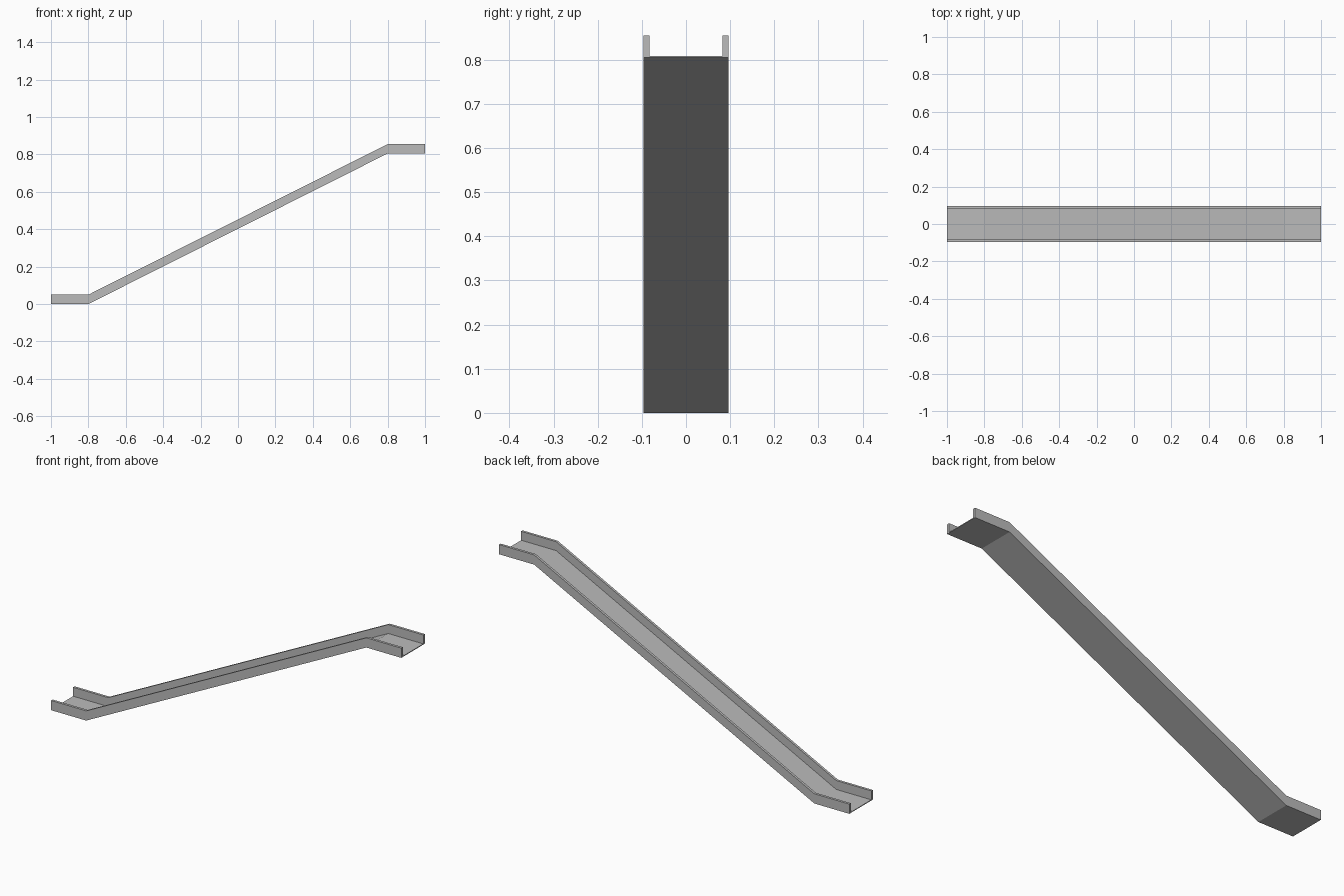
import bpy
import bmesh

cube = bpy.data.objects.get("Cube")
if cube:
    bpy.data.objects.remove(cube, do_unlink=True)

HALF_WIDTH = 0.096
WALL = 0.013
HEIGHT = 0.05
FLOOR = 0.004
# Underside path: lower landing, slope, upper landing
PATH = [(-1, 0), (-0.8, 0), (0.8, 0.805), (1, 0.805)]

metal = bpy.data.materials.new("grey metal")
metal.use_nodes = True
grey = (0.5, 0.5, 0.5, 1)
metal.diffuse_color = grey
metal.node_tree.nodes["Principled BSDF"].inputs["Base Color"].default_value = grey

# U-shaped channel section as (y, height above the path)
inner = HALF_WIDTH - WALL
half = [(inner, FLOOR), (inner, HEIGHT), (HALF_WIDTH, HEIGHT), (HALF_WIDTH, 0)]
section = half + [(-y, h) for y, h in reversed(half)]

# Sweep the section along the path, keeping it upright
bm = bmesh.new()
rings = [[bm.verts.new((x, y, z + h)) for y, h in section] for x, z in PATH]
n = len(section)
for a, b in zip(rings, rings[1:]):
    for i in range(n):
        j = (i + 1) % n
        bm.faces.new((a[i], a[j], b[j], b[i]))

# Close both ends: one wall each side and the floor strip between them
for ring in (rings[0], rings[-1]):
    bm.faces.new(ring[0:4])
    bm.faces.new(ring[4:8])
    bm.faces.new((ring[0], ring[3], ring[4], ring[7]))
bmesh.ops.recalc_face_normals(bm, faces=bm.faces[:])

mesh = bpy.data.meshes.new("slide_channel")
bm.to_mesh(mesh)
bm.free()
mesh.materials.append(metal)
channel = bpy.data.objects.new("slide_channel", mesh)
bpy.context.collection.objects.link(channel)
